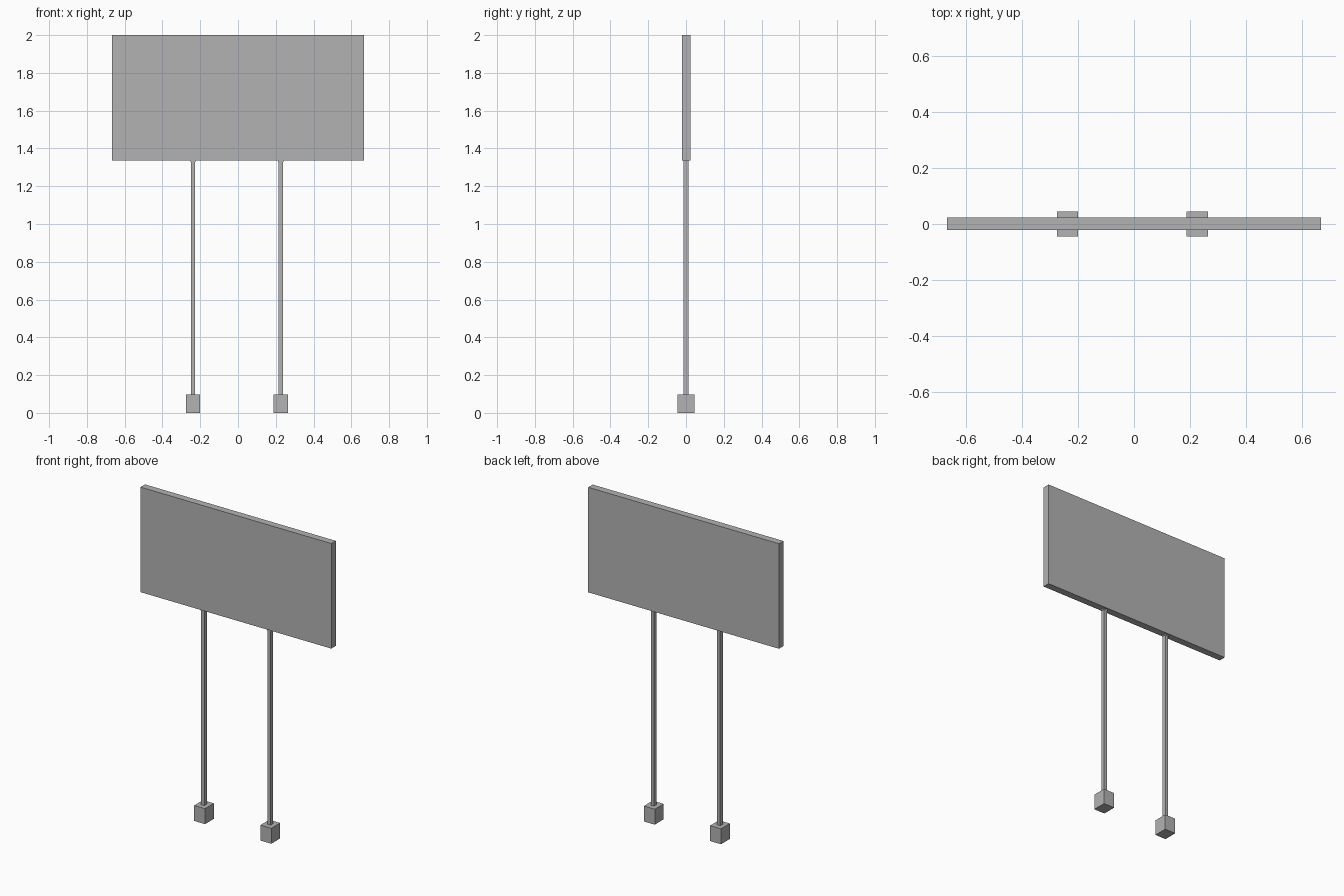
import bpy

cube = bpy.data.objects.get("Cube")
if cube:
    bpy.data.objects.remove(cube, do_unlink=True)

# Single plain grey for every part
grey = bpy.data.materials.new("plain_grey")
grey.use_nodes = True
colour = (0.45, 0.45, 0.45, 1)
grey.diffuse_color = colour
grey.node_tree.nodes["Principled BSDF"].inputs["Base Color"].default_value = colour


def box(name, low, high):
    """Axis-aligned box between two opposite corners."""
    centre = [(a + b) / 2 for a, b in zip(low, high)]
    bpy.ops.mesh.primitive_cube_add(size=1, location=centre)
    part = bpy.context.object
    part.name = name
    part.scale = [b - a for a, b in zip(low, high)]
    bpy.ops.object.transform_apply(location=False, rotation=False, scale=True)
    part.data.materials.append(grey)
    return part


# Sign panel
PANEL_BOTTOM = 1.335
box("panel", (-0.668, -0.021, PANEL_BOTTOM), (0.668, 0.024, 2))

# Posts with footings and small collars below the panel
FOOT_TOP = 0.098
for side, x in (("right", -0.238), ("left", 0.226)):
    box(side + "_footing", (x - 0.038, -0.044, 0), (x + 0.038, 0.044, FOOT_TOP))
    box(side + "_post", (x - 0.011, -0.013, FOOT_TOP), (x + 0.011, 0.013, PANEL_BOTTOM))
    box(side + "_collar", (x - 0.014, -0.014, PANEL_BOTTOM - 0.008),
        (x + 0.014, 0.014, PANEL_BOTTOM))
